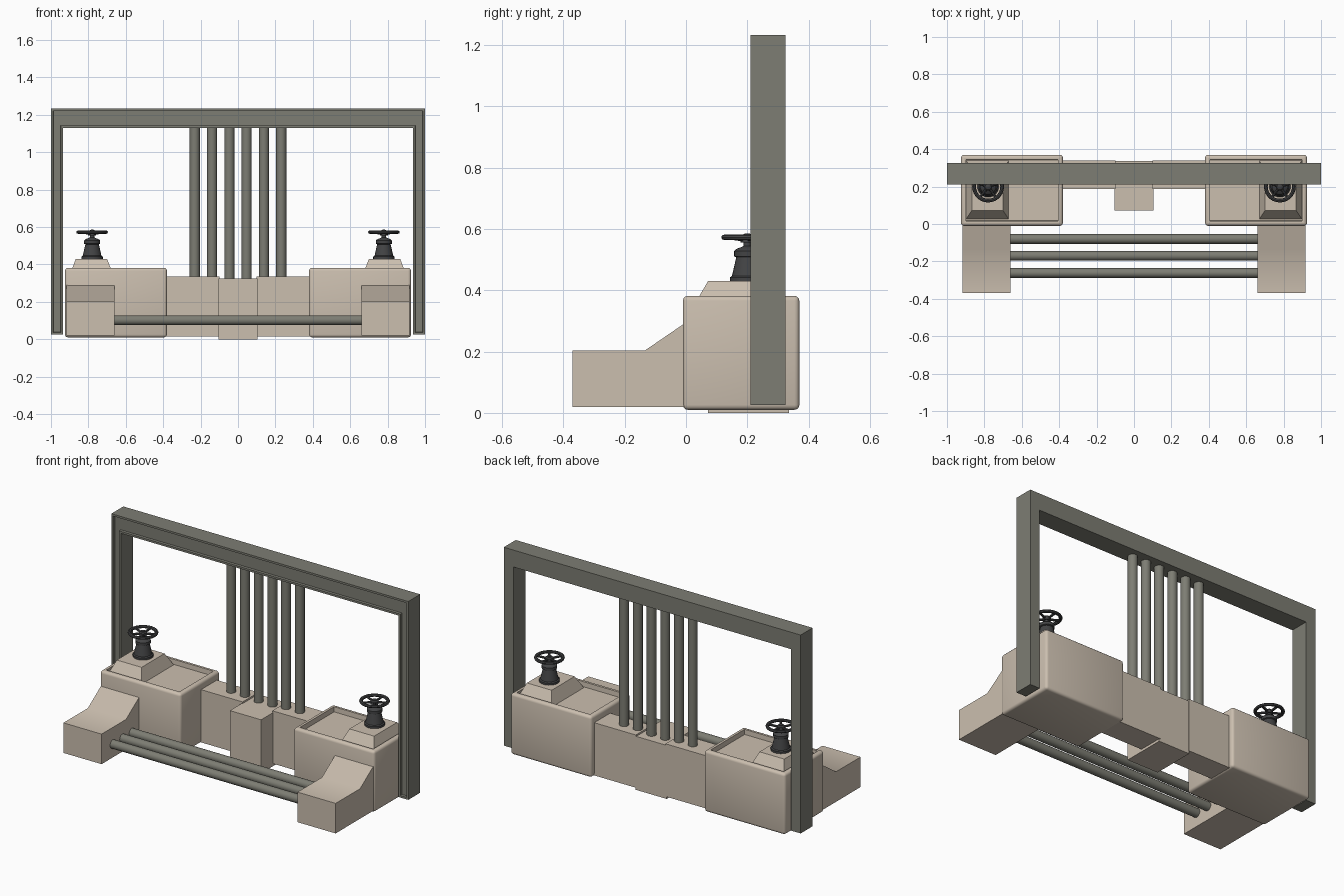
import bpy, bmesh, math
from mathutils import Vector, Matrix

if "Cube" in bpy.data.objects:
    bpy.data.objects.remove(bpy.data.objects["Cube"])


def material(name, rgb):
    m = bpy.data.materials.new(name)
    m.diffuse_color = (*rgb, 1)
    m.use_nodes = True
    m.node_tree.nodes["Principled BSDF"].inputs["Base Color"].default_value = m.diffuse_color
    return m


BEIGE = material("warm beige", (0.60, 0.52, 0.43))
GREY = material("olive grey", (0.205, 0.205, 0.172))
DARK = material("dark iron", (0.055, 0.056, 0.058))


def finish(bm, name, mat):
    bmesh.ops.recalc_face_normals(bm, faces=bm.faces)
    me = bpy.data.meshes.new(name)
    bm.to_mesh(me)
    bm.free()
    me.materials.append(mat)
    me.shade_smooth()
    me.set_sharp_from_angle(angle=math.radians(40))
    ob = bpy.data.objects.new(name, me)
    bpy.context.collection.objects.link(ob)
    return ob


def add_box(bm, lo, hi):
    lo, hi = Vector(lo), Vector(hi)
    mat = Matrix.Translation((lo + hi) / 2) @ Matrix.Diagonal((*(hi - lo), 1))
    return bmesh.ops.create_cube(bm, size=1, matrix=mat)["verts"]


def add_cyl(bm, a, b, r, sides=20):
    a, b = Vector(a), Vector(b)
    rot = (b - a).to_track_quat('Z', 'Y').to_matrix().to_4x4()
    bmesh.ops.create_cone(bm, cap_ends=True, segments=sides, radius1=r, radius2=r,
                          depth=(b - a).length, matrix=Matrix.Translation((a + b) / 2) @ rot)


def extrude(bm, pts, vec):
    face = bm.faces.new([bm.verts.new(p) for p in pts])
    ext = bmesh.ops.extrude_face_region(bm, geom=[face], use_keep_orig=True)["geom"]
    bmesh.ops.translate(bm, vec=vec, verts=[v for v in ext if isinstance(v, bmesh.types.BMVert)])
    return face


def sink(bm, face, rim, depth):
    """Inset a face and push it inwards to leave a raised rim."""
    bmesh.ops.recalc_face_normals(bm, faces=bm.faces)
    n = face.normal.copy()
    bmesh.ops.inset_region(bm, faces=[face], thickness=0.0001, use_even_offset=True)
    bmesh.ops.inset_region(bm, faces=[face], thickness=rim, use_even_offset=True)
    bmesh.ops.inset_region(bm, faces=[face], thickness=0.0015, use_even_offset=True)
    bmesh.ops.translate(bm, vec=-n * depth, verts=face.verts[:])


def lathe(bm, profile, centre, sides=24, closed=False):
    rings = []
    for r, z in profile:
        rings.append([bm.verts.new(Vector(centre) + Vector((
            r * math.cos(2 * math.pi * i / sides), r * math.sin(2 * math.pi * i / sides), z)))
            for i in range(sides)])
    pairs = list(zip(rings, rings[1:]))
    if closed:
        pairs.append((rings[-1], rings[0]))
    else:
        bm.faces.new(rings[0])
        bm.faces.new(rings[-1])
    for a, b in pairs:
        for i in range(sides):
            j = (i + 1) % sides
            bm.faces.new((a[i], a[j], b[j], b[i]))


# Upright frame: open at the bottom, grooved on its front
bm = bmesh.new()
outline = [(-1, .025), (-1, 1.233), (1, 1.233), (1, .025),
           (.935, .025), (.935, 1.13), (-.935, 1.13), (-.935, .025)]
front = extrude(bm, [(x, .21, z) for x, z in outline], (0, .115, 0))
sink(bm, front, 0.012, 0.015)
finish(bm, "frame", GREY)

for s, side in ((-1, "left"), (1, "right")):
    # Rounded tank with a sunken tray on top
    bm = bmesh.new()
    xs = sorted((s * .38, s * .925))
    add_box(bm, (xs[0], -.01, .01), (xs[1], .37, .382))
    bmesh.ops.bevel(bm, geom=bm.edges[:], offset=.016, segments=3, profile=.5, affect='EDGES')
    bm.normal_update()
    top = max(bm.faces, key=lambda f: (f.calc_center_median().z, f.calc_area()))
    sink(bm, top, 0.01, 0.03)
    finish(bm, side + "_tank", BEIGE)

    # Tapered pedestal under the valve
    bm = bmesh.new()
    xs = sorted((s * .667, s * .9))
    for v in add_box(bm, (xs[0], .022, .345), (xs[1], .343, .43)):
        if v.co.z > .4:
            v.co.x += .033 if v.co.x < sum(xs) / 2 else -.033
            v.co.y += .05 if v.co.y < .2 else -.05
    finish(bm, side + "_pedestal", BEIGE)

    # Valve body
    c = (s * .78, .2, 0)
    bm = bmesh.new()
    lathe(bm, [(.057, .425), (.057, .442), (.05, .447), (.036, .508), (.043, .511), (.043, .528),
               (.034, .536), (.02, .541), (.012, .545), (.012, .583), (.006, .586)], c)
    finish(bm, side + "_valve", DARK)

    # Handwheel with spokes
    bm = bmesh.new()
    rim = [(.075 + .01 * math.cos(a), .573 + .009 * math.sin(a))
           for a in (2 * math.pi * k / 8 for k in range(8))]
    lathe(bm, rim, c, 28, closed=True)
    lathe(bm, [(.022, .556), (.022, .574), (.016, .58)], c, 16)
    for k in range(5):
        a = 2 * math.pi * k / 5 + .3
        d = Vector((math.cos(a), math.sin(a), 0))
        add_cyl(bm, Vector(c) + d * .01 + Vector((0, 0, .566)),
                Vector(c) + d * .075 + Vector((0, 0, .573)), .007, 8)
    finish(bm, side + "_handwheel", DARK)

    # Sloped front foot
    bm = bmesh.new()
    prof = [(-.37, .02), (-.37, .203), (-.135, .203), (-.005, .292), (.0, .292), (.0, .02)]
    extrude(bm, [(s * .66, y, z) for y, z in prof], (s * .257, 0, 0))
    finish(bm, side + "_foot", BEIGE)

    # Low wall between tank and centre block
    bm = bmesh.new()
    xs = sorted((s * .1, s * .39))
    add_box(bm, (xs[0], .187, .015), (xs[1], .34, .336))
    finish(bm, side + "_wall", BEIGE)

# Centre block
bm = bmesh.new()
add_box(bm, (-.105, .072, 0), (.105, .336, .326))
finish(bm, "centre_block", BEIGE)

# Vertical pipes up to the frame
for i in range(6):
    x = (i - 2.5) * .0925
    bm = bmesh.new()
    add_cyl(bm, (x, .265, .31), (x, .265, 1.14), .027)
    finish(bm, f"vertical_pipe_{i + 1}", GREY)

# Horizontal pipes between the feet
for i, y in enumerate((-.08, -.17, -.262)):
    bm = bmesh.new()
    add_cyl(bm, (-.67, y, .102), (.67, y, .102), .026)
    finish(bm, f"horizontal_pipe_{i + 1}", GREY)
